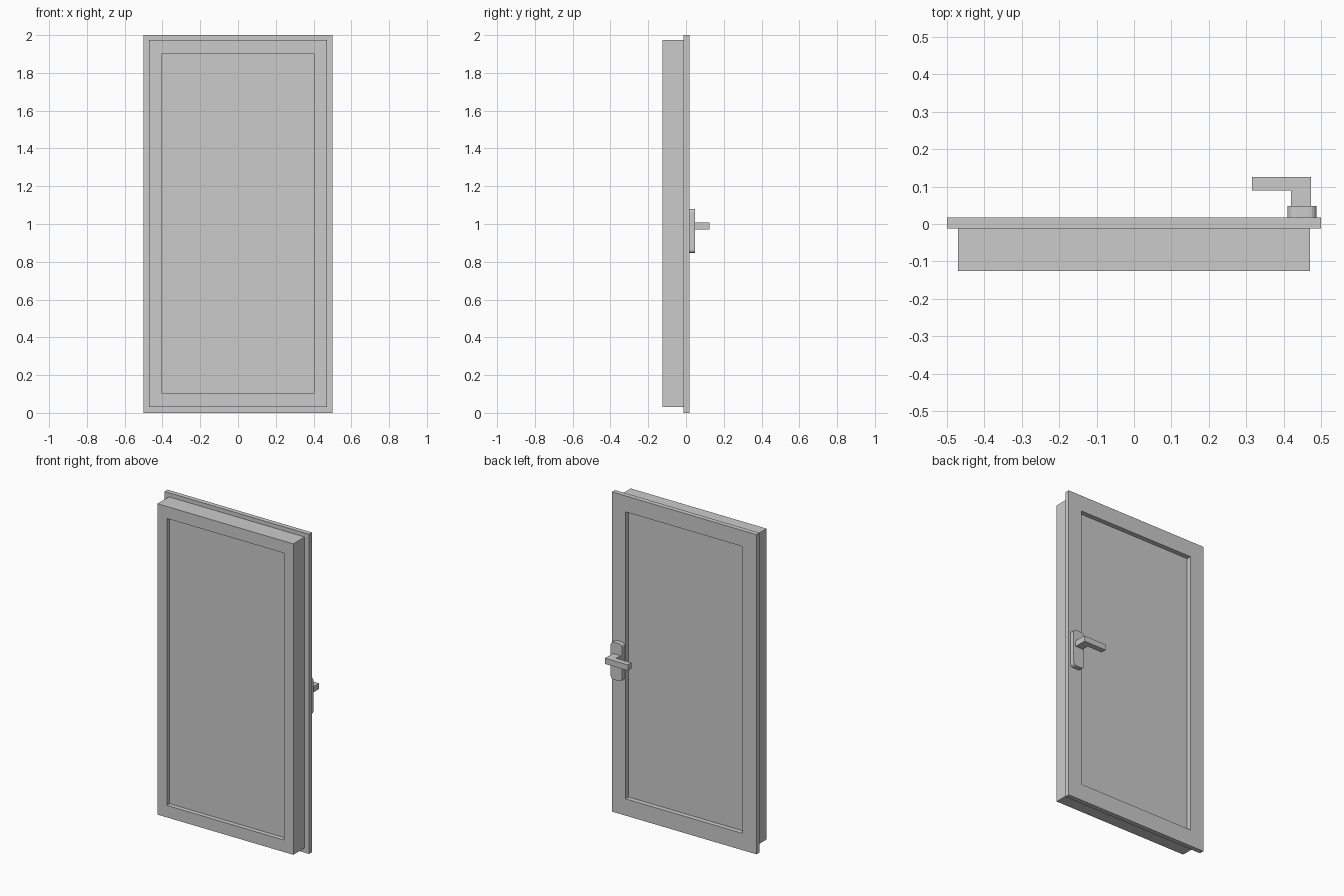
import bpy
import bmesh
from math import cos, sin, pi
from mathutils import Vector

cube = bpy.data.objects.get("Cube")
if cube:
    bpy.data.objects.remove(cube, do_unlink=True)

grey = bpy.data.materials.new("plain grey")
grey.use_nodes = True
COLOUR = (0.6, 0.6, 0.6, 1)
grey.diffuse_color = COLOUR
grey.node_tree.nodes["Principled BSDF"].inputs["Base Color"].default_value = COLOUR


def finish(name, bm):
    """Turn a bmesh into a named, coloured object."""
    bmesh.ops.recalc_face_normals(bm, faces=bm.faces)
    mesh = bpy.data.meshes.new(name)
    bm.to_mesh(mesh)
    bm.free()
    mesh.materials.append(grey)
    obj = bpy.data.objects.new(name, mesh)
    bpy.context.collection.objects.link(obj)
    return obj


def prism(name, outline, offset):
    """Extrude a flat outline along an offset."""
    bm = bmesh.new()
    face = bm.faces.new([bm.verts.new(p) for p in outline])
    grown = bmesh.ops.extrude_face_region(bm, geom=[face], use_keep_orig=True)
    moved = [v for v in grown["geom"] if isinstance(v, bmesh.types.BMVert)]
    bmesh.ops.translate(bm, verts=moved, vec=Vector(offset))
    return finish(name, bm)


def rectangle(half, bottom, top, y):
    return [(-half, y, bottom), (half, y, bottom), (half, y, top), (-half, y, top)]


# Heights and half widths of the opening, the inner body and the back flange
OPENING = (0.405, 0.105, 1.9)
BODY = (0.47, 0.03, 1.975)
FLANGE = (0.5, 0, 2)
FRONT, STEP, BACK = -0.125, -0.012, 0.018

# Stepped frame: rectangular rings joined in a closed loop
bm = bmesh.new()
stages = [(OPENING, FRONT), (BODY, FRONT), (BODY, STEP),
          (FLANGE, STEP), (FLANGE, BACK), (OPENING, BACK)]
rings = [[bm.verts.new(p) for p in rectangle(*size, y)] for size, y in stages]
for i, ring in enumerate(rings):
    following = rings[(i + 1) % len(rings)]
    for j in range(4):
        k = (j + 1) % 4
        bm.faces.new((ring[j], ring[k], following[k], following[j]))
finish("door_frame", bm)

# Panel set back from both sides of the frame
prism("door_panel", rectangle(*OPENING, -0.097), (0, 0.085, 0))

# Rounded handle plate
RADIUS, STEPS = 0.02, 4
CX, CZ, HALF_W, HALF_H = 0.449, 0.963, 0.039, 0.117
plate = []
for corner, (sx, sz) in enumerate([(1, 1), (-1, 1), (-1, -1), (1, -1)]):
    for s in range(STEPS + 1):
        a = (corner + s / STEPS) * pi / 2
        plate.append((CX + sx * (HALF_W - RADIUS) + RADIUS * cos(a), BACK,
                      CZ + sz * (HALF_H - RADIUS) + RADIUS * sin(a)))
prism("handle_plate", plate, (0, 0.03, 0))

# Bent lever: stem and grip in one outline
lever = [(0.42, 0.04), (0.473, 0.04), (0.473, 0.125),
         (0.315, 0.125), (0.315, 0.09), (0.42, 0.09)]
prism("handle_lever", [(x, y, 0.972) for x, y in lever], (0, 0, 0.036))
